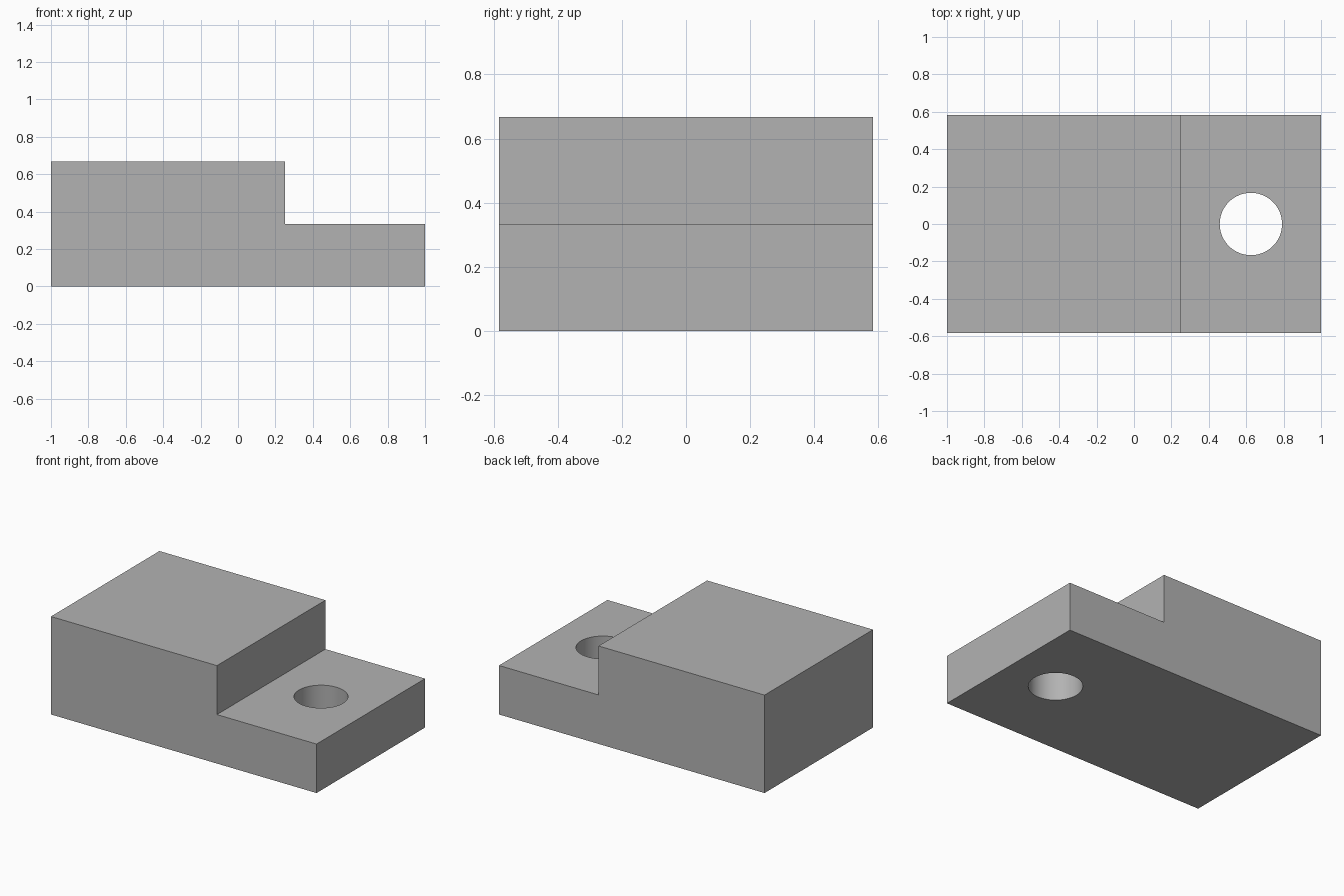
import bpy
import bmesh

cube = bpy.data.objects.get("Cube")
if cube:
    bpy.data.objects.remove(cube, do_unlink=True)

U = 1 / 12            # design unit
HALF_WIDTH = 7 * U

# Single plain grey
grey = bpy.data.materials.new("plain_grey")
grey.use_nodes = True
colour = (0.45, 0.45, 0.45, 1)
grey.diffuse_color = colour
grey.node_tree.nodes["Principled BSDF"].inputs["Base Color"].default_value = colour

# Stepped block: side profile extruded across the width
profile = [(-12, 0), (12, 0), (12, 4), (3, 4), (3, 8), (-12, 8)]
bm = bmesh.new()
face = bm.faces.new([bm.verts.new((x * U, -HALF_WIDTH, z * U)) for x, z in profile])
extruded = bmesh.ops.extrude_face_region(bm, geom=[face])["geom"]
bmesh.ops.translate(bm, vec=(0, 2 * HALF_WIDTH, 0),
                    verts=[g for g in extruded if isinstance(g, bmesh.types.BMVert)])
bmesh.ops.recalc_face_normals(bm, faces=bm.faces)
mesh = bpy.data.meshes.new("stepped_block")
bm.to_mesh(mesh)
bm.free()
mesh.materials.append(grey)
block = bpy.data.objects.new("stepped_block", mesh)
bpy.context.collection.objects.link(block)

# Round through-hole in the low step
bpy.ops.mesh.primitive_cylinder_add(vertices=64, radius=2 * U, depth=1,
                                    location=(7.5 * U, 0, 2 * U))
cutter = bpy.context.object
cutter.name = "hole_cutter"
cutter.hide_render = True
cutter.data.materials.append(grey)

cut = block.modifiers.new("hole", "BOOLEAN")
cut.operation = "DIFFERENCE"
cut.solver = "EXACT"
cut.object = cutter

bpy.ops.object.select_all(action="DESELECT")
block.select_set(True)
bpy.context.view_layer.objects.active = block
bpy.ops.object.modifier_apply(modifier=cut.name)
bpy.data.objects.remove(cutter, do_unlink=True)

# Smooth hole wall, crisp block edges
bpy.ops.object.shade_smooth_by_angle(angle=0.5)
